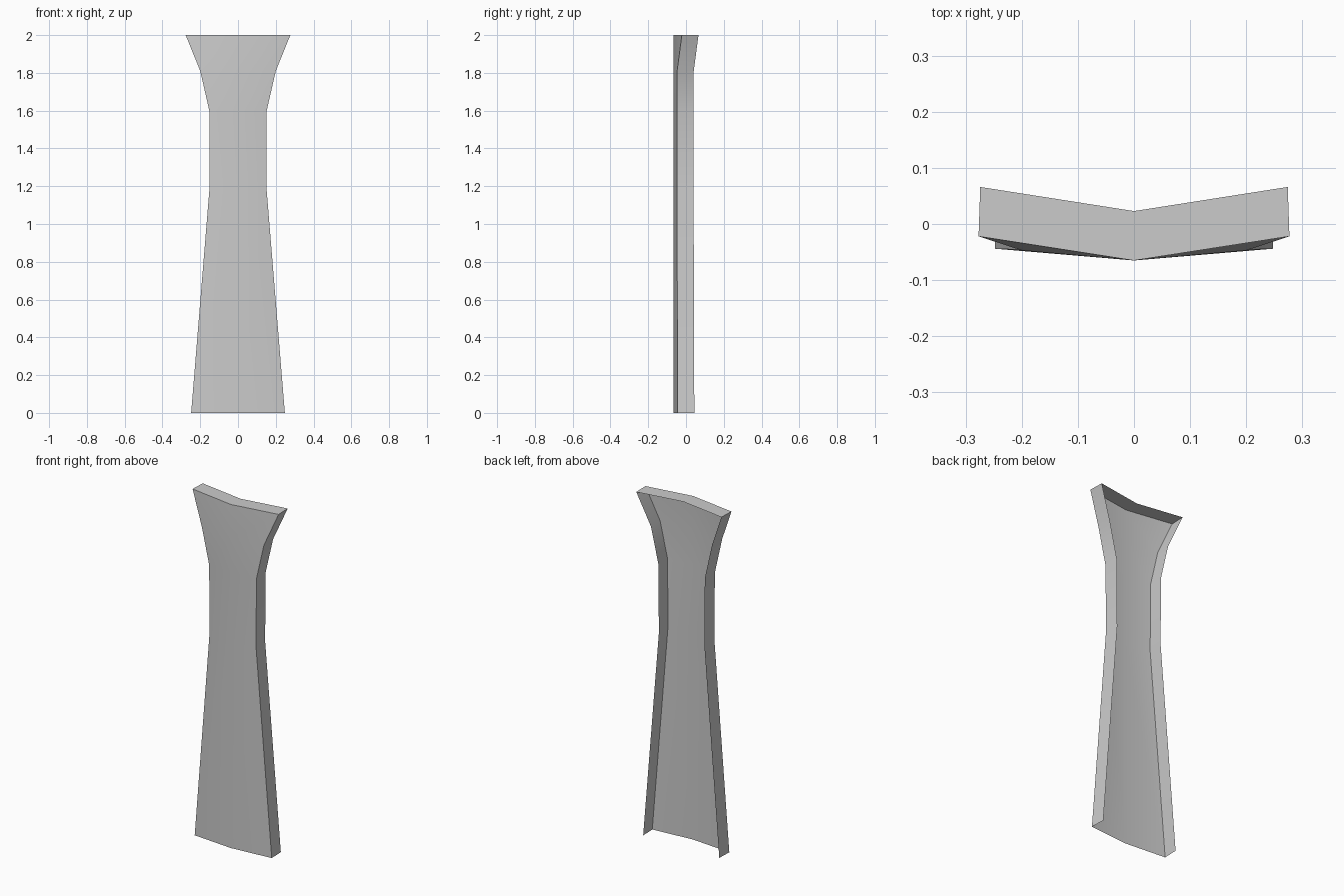
import bpy, bmesh

cube = bpy.data.objects.get("Cube")
if cube:
    bpy.data.objects.remove(cube, do_unlink=True)

grey = bpy.data.materials.new("plain_grey")
grey.use_nodes = True
colour = (0.6, 0.6, 0.6, 1)
grey.diffuse_color = colour
grey.node_tree.nodes["Principled BSDF"].inputs["Base Color"].default_value = colour

# Outline stations: height, half width, depth of the front side edge
STATIONS = [(0, 0.248, -0.044), (1.2, 0.15, -0.048), (1.6, 0.152, -0.048),
            (1.81, 0.2, -0.047), (2, 0.277, -0.022)]
RIDGE_Y = -0.065   # centre ridge of the front
DEPTH = 0.088      # how far the flanges reach back
INSET = 0.003      # flanges lean slightly inward

bm = bmesh.new()
rows = []
for z, w, y in STATIONS:
    points = [(-w + INSET, y + DEPTH, z), (-w, y, z), (0, RIDGE_Y, z),
              (w, y, z), (w - INSET, y + DEPTH, z)]
    rows.append([bm.verts.new(p) for p in points])

# Folded front panel with a flange along each side, open at the back and base
for low, high in zip(rows, rows[1:]):
    for i in range(4):
        bm.faces.new((low[i], low[i + 1], high[i + 1], high[i]))

# Top flange, bent along the centre
left_back, left, ridge, right, right_back = rows[-1]
ridge_back = bm.verts.new((0, RIDGE_Y + DEPTH, STATIONS[-1][0]))
bm.faces.new((left, ridge, ridge_back, left_back))
bm.faces.new((ridge, right, right_back, ridge_back))

mesh = bpy.data.meshes.new("flared_panel")
bm.to_mesh(mesh)
bm.free()
mesh.materials.append(grey)
panel = bpy.data.objects.new("flared_panel", mesh)
bpy.context.collection.objects.link(panel)

# Soft centre ridge, crisp flange edges
bpy.context.view_layer.objects.active = panel
panel.select_set(True)
bpy.ops.object.shade_smooth_by_angle(angle=0.6)
